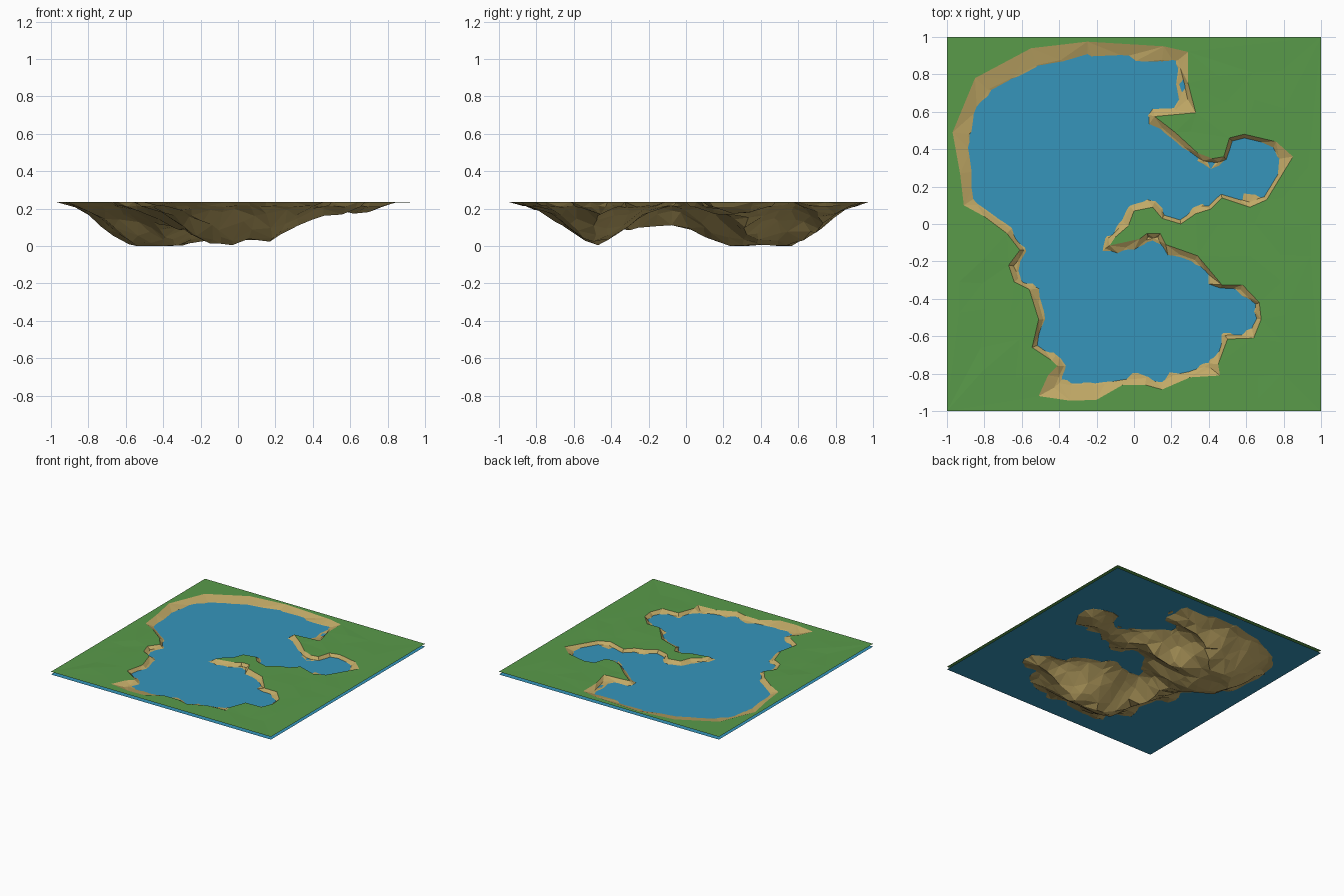
import bpy, bmesh, random
from mathutils import Vector, noise
from mathutils.geometry import delaunay_2d_cdt

if "Cube" in bpy.data.objects:
    bpy.data.objects.remove(bpy.data.objects["Cube"])

random.seed(4)
RIM, WATER = 0.235, 0.212


def material(name, rgb):
    m = bpy.data.materials.new(name)
    m.diffuse_color = (*rgb, 1)
    m.use_nodes = True
    m.node_tree.nodes["Principled BSDF"].inputs["Base Color"].default_value = m.diffuse_color
    return m


grass = material("grass green", (0.10, 0.325, 0.068))
sand = material("sand", (0.54, 0.40, 0.135))
blue = material("water blue", (0.037, 0.30, 0.50))

# Shoreline where grass meets sand, counter-clockwise from the north east
SHORE = [Vector(p) for p in (
    (.29, .92), (.16, .95), (-.25, .975), (-.55, .94), (-.85, .78), (-.97, .49), (-.93, .27),
    (-.91, .10), (-.80, .04), (-.68, -.05), (-.61, -.14), (-.67, -.22), (-.64, -.31),
    (-.56, -.35), (-.51, -.51), (-.545, -.66), (-.44, -.73), (-.41, -.76), (-.46, -.81),
    (-.51, -.92), (-.34, -.945), (-.20, -.94), (-.06, -.86), (.06, -.86), (.15, -.885),
    (.30, -.82), (.46, -.81), (.45, -.75), (.50, -.615), (.64, -.61), (.68, -.51), (.67, -.42),
    (.58, -.325), (.47, -.325), (.34, -.17), (.17, -.11), (.14, -.05), (.07, -.05),
    (.03, -.08), (-.13, -.115), (-.10, -.07), (-.03, -.01), (.0, .07), (.10, .09), (.15, .03),
    (.25, .0), (.33, .055), (.41, .08), (.47, .14), (.62, .09), (.71, .13), (.85, .36),
    (.76, .44), (.59, .48), (.51, .46), (.48, .36), (.42, .35), (.34, .38), (.22, .49),
    (.11, .575), (.33, .595), (.29, .75))]
N = len(SHORE)


def inside(p):
    hit = False
    for i in range(N):
        a, b = SHORE[i - 1], SHORE[i]
        if (a.y > p.y) != (b.y > p.y) and p.x < a.x + (p.y - a.y) * (b.x - a.x) / (b.y - a.y):
            hit = not hit
    return hit


def nearest(p):
    """Distance to the shore and the closest shore point."""
    best = (9, p)
    for i in range(N):
        a, b = SHORE[i - 1], SHORE[i]
        e = b - a
        q = a + e * max(0, min(1, (p - a).dot(e) / e.length_squared))
        d = (p - q).length
        if d < best[0]:
            best = (d, q)
    return best


def beach(q):
    """Beaches are wide on the outer shores, narrow elsewhere."""
    return 0.023 + 0.055 * max(0, min(1, (q.length - 0.84) / 0.14))


def height(p):
    d, q = nearest(p)
    if d < 1e-4:
        return RIM
    if not inside(p):
        # gentle dents and rises in the meadow, flat at the border
        edge = max(abs(p.x), abs(p.y))
        return RIM + (0.008 * noise.noise((p.x * 4, p.y * 4, 3)) if edge < 0.85 else 0)
    w = beach(q)
    if d <= w:
        return RIM - (RIM - WATER + 0.004) * d / w
    t = min(1, (d - w) / (0.42 - w))
    s = t * t * (3 - 2 * t)
    z = (WATER - 0.004) * (1 - s) + 0.008
    return max(0, z + min(1, t * 4) * 0.03 * noise.noise((p.x * 6, p.y * 6, 1)) - min(1, t * 4) * 0.008)


# Terrain points: shoreline, waterline, lake bed and meadow
pts = list(SHORE)
edges = [(i, (i + 1) % N) for i in range(N)]
for i in range(N):
    a, b, c = SHORE[i - 1], SHORE[i], SHORE[(i + 1) % N]
    e1, e2 = (b - a).normalized(), (c - b).normalized()
    n1, n2 = Vector((-e1.y, e1.x)), Vector((-e2.y, e2.x))
    m = n1 + n2
    m = m.normalized() if m.length > 0.05 else e1
    mid = (b + c) / 2
    for p, n in ((b, m), (mid, n2)):
        q = p + n * beach(p) * random.uniform(0.9, 1.25)
        if inside(q) and nearest(q)[0] > 0.7 * beach(p):
            pts.append(q)
STEP = 0.08
for i in range(-12, 13):
    for j in range(-12, 13):
        p = Vector((i * STEP, j * STEP))
        p += Vector((random.uniform(-.03, .03), random.uniform(-.03, .03)))
        d, q = nearest(p)
        if inside(p):
            if d > beach(q) + 0.025:
                pts.append(p)
        elif d > 0.05 and i % 2 == 0 and j % 2 == 0 and max(abs(p.x), abs(p.y)) < 0.95:
            pts.append(p)
pts += [Vector(c) for c in ((-1, -1), (1, -1), (1, 1), (-1, 1))]

# Terrain: flat-faced meadow with the sandy lake bed sunk below it
vs, _, fs, *_ = delaunay_2d_cdt(pts, edges, [], 0, 1e-5)
bm = bmesh.new()
bv = [bm.verts.new((v.x, v.y, height(Vector((v.x, v.y))))) for v in vs]
for f in fs:
    face = bm.faces.new([bv[k] for k in f])
    face.normal_update()
    if face.normal.z < 0:
        face.normal_flip()
    face.material_index = int(inside(face.calc_center_median().to_2d()))
low = min(v.co.z for v in bm.verts)
for v in bm.verts:
    if v.co.z < 0.1:
        v.co.z -= low * (0.1 - v.co.z) / 0.1
mesh = bpy.data.meshes.new("terrain")
bm.to_mesh(mesh)
bm.free()
mesh.materials.append(grass)
mesh.materials.append(sand)
bpy.context.collection.objects.link(bpy.data.objects.new("terrain", mesh))

# Water surface: one flat sheet just under the meadow
bpy.ops.mesh.primitive_plane_add(size=2, location=(0, 0, WATER))
water = bpy.context.object
water.name = "water_surface"
water.data.materials.append(blue)
